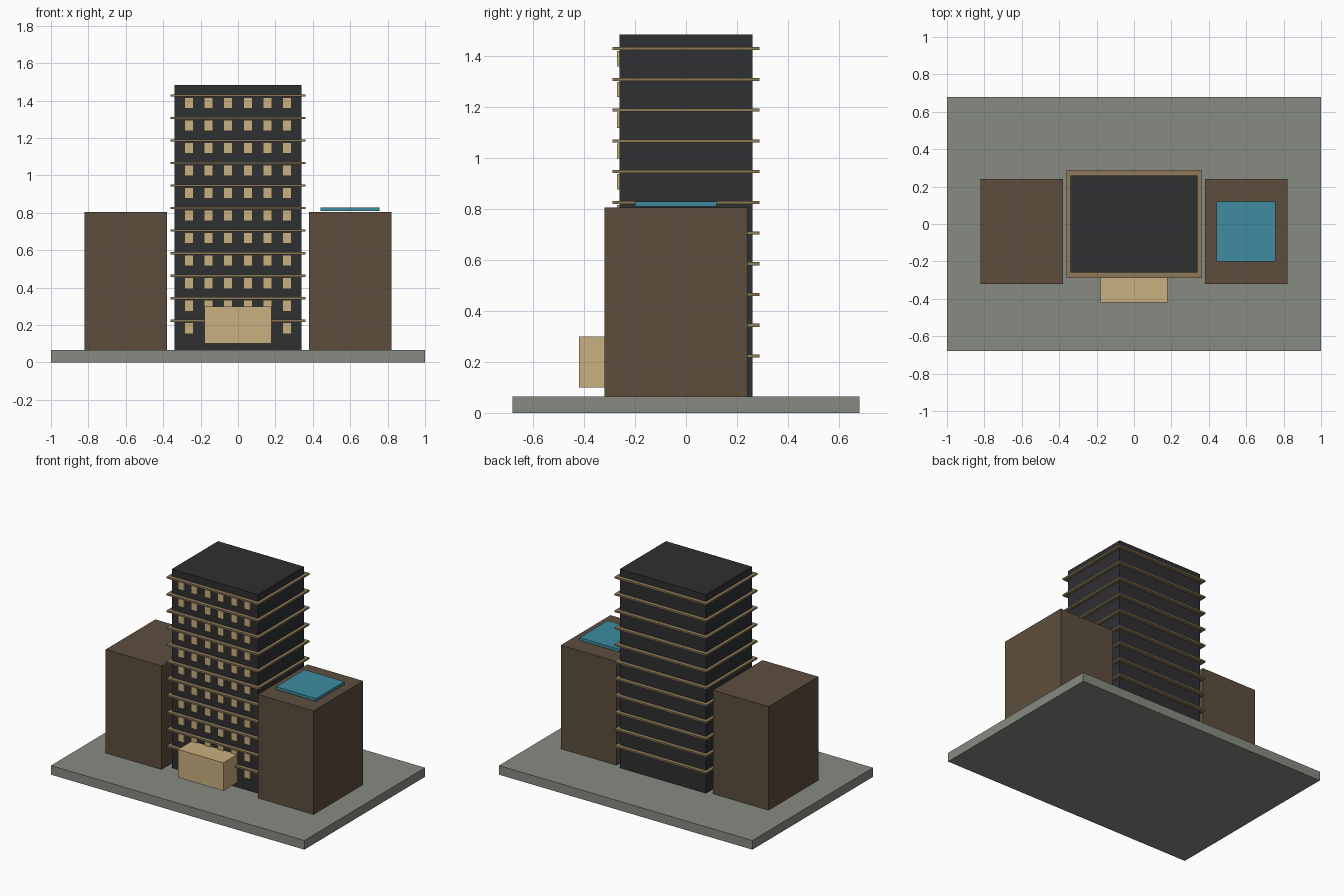
import bpy, bmesh
from mathutils import Matrix, Vector

if "Cube" in bpy.data.objects:
    bpy.data.objects.remove(bpy.data.objects["Cube"])


def material(name, color):
    m = bpy.data.materials.new(name)
    m.diffuse_color = (*color, 1)
    m.use_nodes = True
    m.node_tree.nodes["Principled BSDF"].inputs["Base Color"].default_value = m.diffuse_color
    return m


STONE = material("stone", (0.242, 0.255, 0.223))
DARK = material("dark_facade", (0.028, 0.029, 0.031))
BROWN = material("brown_facade", (0.109, 0.076, 0.048))
TAN = material("warm_tan", (0.584, 0.434, 0.216))
LEDGE = material("ledge_bronze", (0.27, 0.195, 0.102))
WATER = material("water", (0.048, 0.262, 0.352))


def boxes(name, bounds, mat):
    """One object made of boxes given as (x0, x1, y0, y1, z0, z1)."""
    bm = bmesh.new()
    for x0, x1, y0, y1, z0, z1 in bounds:
        centre = Vector((x0 + x1, y0 + y1, z0 + z1)) / 2
        scale = Matrix.Diagonal((x1 - x0, y1 - y0, z1 - z0, 1))
        bmesh.ops.create_cube(bm, size=1, matrix=Matrix.Translation(centre) @ scale)
    me = bpy.data.meshes.new(name)
    bm.to_mesh(me)
    bm.free()
    me.materials.append(mat)
    ob = bpy.data.objects.new(name, me)
    bpy.context.collection.objects.link(ob)
    return ob


# Ground slab and central tower
GROUND = 0.065
boxes("base_slab", [(-1, 1, -0.68, 0.68, 0, GROUND)], STONE)
boxes("tower", [(-0.34, 0.34, -0.26, 0.26, GROUND, 1.483)], DARK)

# Side wings
for name, x in (("left_wing", -0.6), ("right_wing", 0.6)):
    boxes(name, [(x - 0.22, x + 0.22, -0.32, 0.24, GROUND, 0.804)], BROWN)

# Rooftop pool on the right wing
boxes("rooftop_pool", [(0.44, 0.757, -0.2, 0.12, 0.809, 0.829)], WATER)

# Entrance block
boxes("entrance_block", [(-0.18, 0.178, -0.42, -0.26, 0.10, 0.30)], TAN)

# Floor ledges and a row of front windows beneath each
for floor in range(11):
    z = 0.223 + 0.1204 * floor
    boxes(f"floor_ledge_{floor + 1}",
          [(-0.362, 0.362, -0.288, 0.288, z - 0.006, z + 0.006)], LEDGE)
    row = []
    for col in range(6):
        x = (col - 2.5) * 0.1045
        row.append((x - 0.024, x + 0.024, -0.27, -0.255, z - 0.07, z - 0.01))
    boxes(f"window_row_{floor + 1}", row, TAN)
